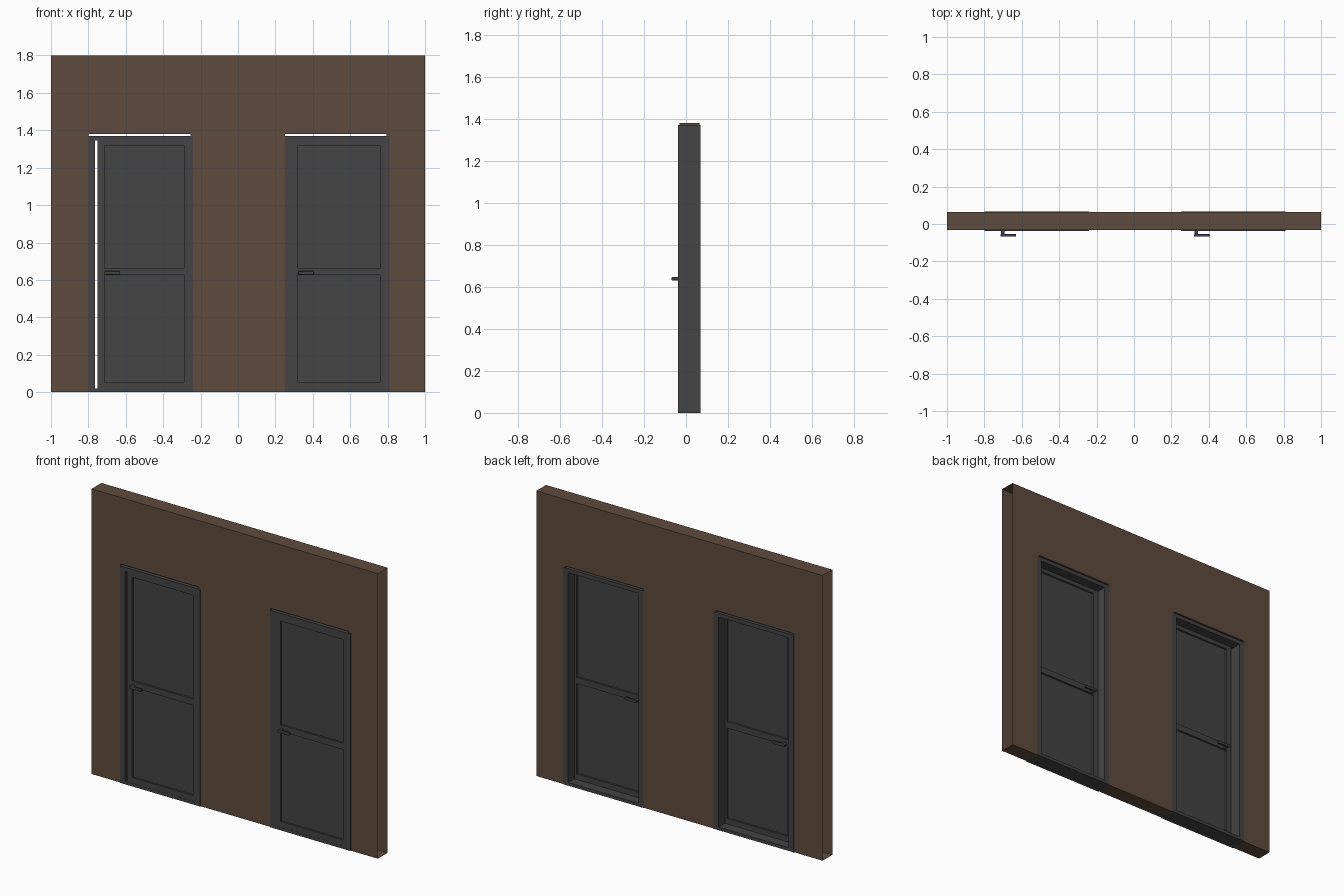
import bpy, bmesh, math
from mathutils import Matrix

if "Cube" in bpy.data.objects:
    bpy.data.objects.remove(bpy.data.objects["Cube"])


def material(name, color):
    m = bpy.data.materials.new(name)
    m.diffuse_color = (*color, 1)
    m.use_nodes = True
    m.node_tree.nodes["Principled BSDF"].inputs["Base Color"].default_value = m.diffuse_color
    return m


BROWN = material("wall_brown", (0.115, 0.07, 0.047))
DARK = material("dark_grey", (0.058, 0.058, 0.058))


def finish(name, bm, mat):
    bmesh.ops.remove_doubles(bm, verts=bm.verts, dist=1e-5)
    bmesh.ops.recalc_face_normals(bm, faces=bm.faces)
    me = bpy.data.meshes.new(name)
    bm.to_mesh(me)
    bm.free()
    me.materials.append(mat)
    ob = bpy.data.objects.new(name, me)
    bpy.context.collection.objects.link(ob)
    return ob


def quad(bm, pts):
    bm.faces.new([bm.verts.new(p) for p in pts])


def tube(bm, x0, x1, z0, z1, y0, y1):
    """Four walls joining a rectangle at y0 to the same rectangle at y1."""
    c = [(x0, z0), (x1, z0), (x1, z1), (x0, z1)]
    for (a, b), (d, e) in zip(c, c[1:] + c[:1]):
        quad(bm, [(a, y0, b), (d, y0, e), (d, y1, e), (a, y1, b)])


def slab(name, xs, zs, y0, y1, cells, depth=None):
    """Upright slab; listed grid cells are recessed on both sides, or open if depth is None."""
    bm = bmesh.new()
    tube(bm, xs[0], xs[-1], zs[0], zs[-1], y0, y1)
    for i, (a, b) in enumerate(zip(xs, xs[1:])):
        for k, (c, d) in enumerate(zip(zs, zs[1:])):
            ys = [y0, y1]
            if (i, k) in cells:
                if depth is None:
                    tube(bm, a, b, c, d, y0, y1)
                    continue
                ys = [y0 + depth, y1 - depth]
                tube(bm, a, b, c, d, y0, ys[0])
                tube(bm, a, b, c, d, ys[1], y1)
            for y in ys:
                quad(bm, [(a, y, c), (b, y, c), (b, y, d), (a, y, d)])
    return finish(name, bm, DARK)


def handle(name, x, z, y_door, y_out):
    """Round neck and flat lever pointing to +x."""
    bm = bmesh.new()
    s = 1 if y_out > y_door else -1
    length = abs(y_out - y_door) - 0.006
    rot = Matrix.Rotation(math.pi / 2, 4, 'X')
    bmesh.ops.create_cone(bm, cap_ends=True, segments=16, radius1=0.009, radius2=0.009, depth=length,
                          matrix=Matrix.Translation((x + 0.012, y_door + s * length / 2, z)) @ rot)
    lever = bmesh.ops.create_cube(bm, size=1, matrix=Matrix.Translation((x + 0.042, y_out - s * 0.007, z))
                                  @ Matrix.Diagonal((0.084, 0.014, 0.018, 1)))
    edges = {e for v in lever["verts"] for e in v.link_edges}
    bmesh.ops.bevel(bm, geom=list(edges), offset=0.004, segments=2, affect='EDGES', profile=0.5)
    return finish(name, bm, DARK)


# Wall shell with two doorways, open at both ends
WF, WB = -0.032, 0.065
outline = [(-1, 0), (-0.8, 0), (-0.8, 1.38), (-0.255, 1.38), (-0.255, 0), (0.25, 0),
           (0.25, 1.38), (0.795, 1.38), (0.795, 0), (1, 0), (1, 1.8), (-1, 1.8)]
bm = bmesh.new()
for y in (WF, WB):
    quad(bm, [(x, y, z) for x, z in outline])
for (a, b), (c, d) in zip(outline, outline[1:] + outline[:1]):
    if not (a == c and abs(a) == 1):
        quad(bm, [(a, WF, b), (c, WF, d), (c, WB, d), (a, WB, b)])
finish("wall", bm, BROWN)

# Frame, panelled door and two lever handles for each doorway
for side, fx, dx0, dx1 in (("left", -0.8, -0.75, -0.275), ("right", 0.25, 0.285, 0.775)):
    slab(side + "_door_frame", [fx, fx + 0.035, fx + 0.525, fx + 0.56], [0, 0.02, 1.345, 1.37],
         -0.037, 0.068, {(1, 1)})
    px0, px1 = dx0 + 0.036, dx1 - 0.015
    slab(side + "_door", [dx0, px0, px1, fx + 0.525], [0.02, 0.055, 0.625, 0.665, 1.32, 1.345],
         -0.036, 0.006, {(1, 1), (1, 3)}, 0.012)
    handle(side + "_front_handle", px0, 0.638, -0.036, -0.068)
    handle(side + "_back_handle", px0, 0.638, 0.006, 0.038)
